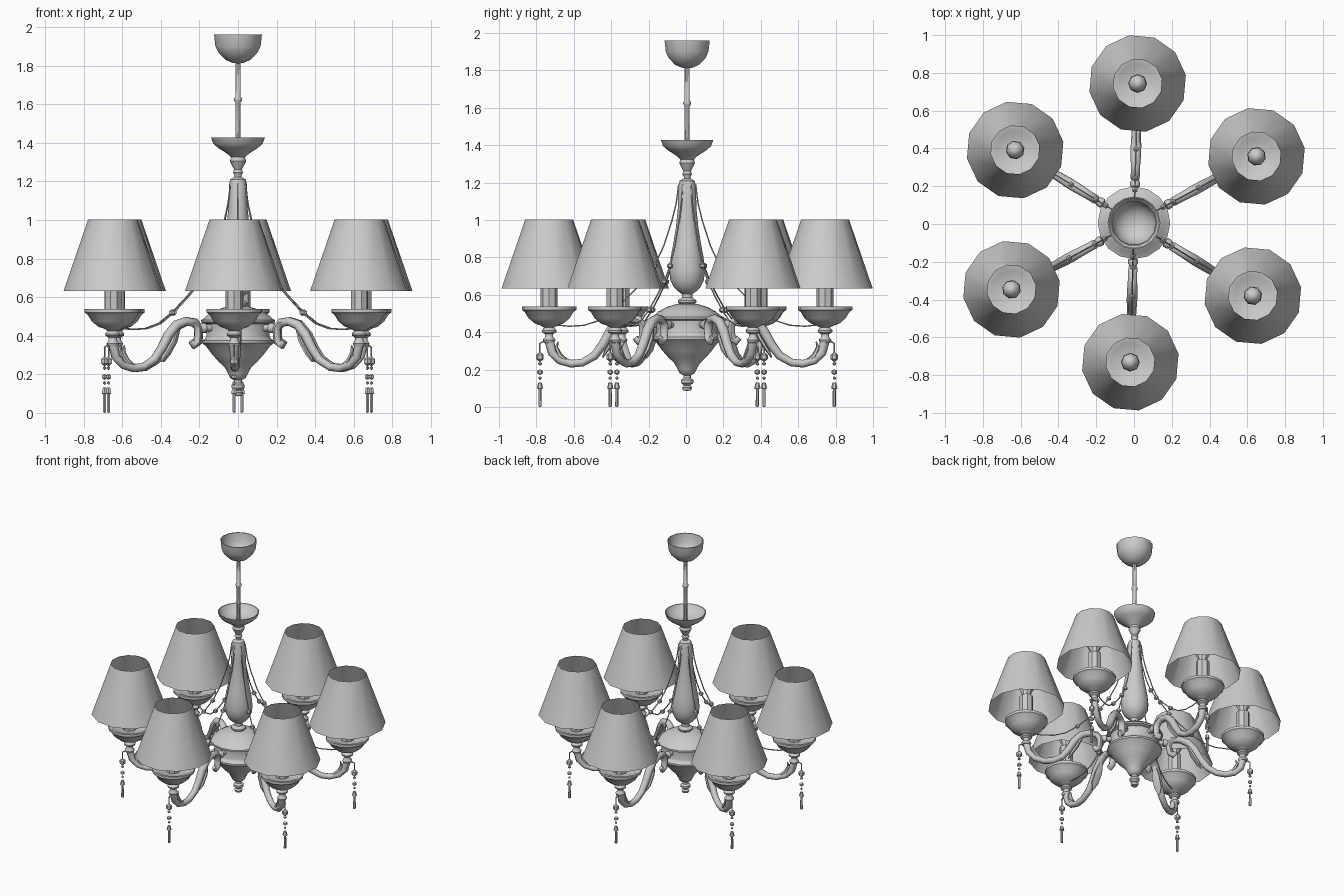
import bpy, bmesh, math
from mathutils import Vector

grey = bpy.data.materials.new("plain_grey")
grey.diffuse_color = (0.6, 0.6, 0.6, 1)

CENTRE_Y = 0.006
ARM_R = 0.738
ANGLES = [math.radians(28.5 + 60 * k) for k in range(6)]


def finish(name, bm, smooth=40):
    bmesh.ops.remove_doubles(bm, verts=bm.verts, dist=0.0002)
    bmesh.ops.recalc_face_normals(bm, faces=bm.faces)
    me = bpy.data.meshes.new(name)
    bm.to_mesh(me)
    bm.free()
    me.materials.append(grey)
    if smooth:
        me.shade_smooth()
        me.set_sharp_from_angle(angle=math.radians(smooth))
    return me


def bridge(bm, rings):
    for a, b in zip(rings, rings[1:]):
        n = len(a)
        for i in range(n):
            bm.faces.new((a[i], a[(i + 1) % n], b[(i + 1) % n], b[i]))


def lathe(name, profile, n, x=0.0, smooth=40, phase=0.0):
    """Spin (radius, height) points around the vertical line at x."""
    bm = bmesh.new()
    rings = []
    for r, z in profile:
        r = max(r, 0.00005)
        rings.append([bm.verts.new((x + r * math.cos(phase + math.tau * i / n),
                                    r * math.sin(phase + math.tau * i / n), z))
                      for i in range(n)])
    bridge(bm, rings)
    return finish(name, bm, smooth)


def sweep(name, path, n, smooth=50):
    """Tube in the radial plane; path points are (r, z, half height, half width)."""
    bm = bmesh.new()
    rings = []
    for k, (r, z, h, w) in enumerate(path):
        a, b = path[max(k - 1, 0)], path[min(k + 1, len(path) - 1)]
        t = Vector((b[0] - a[0], 0, b[1] - a[1])).normalized()
        up = Vector((-t.z, 0, t.x))
        rings.append([bm.verts.new(Vector((r, 0, z))
                      + up * h * math.cos(math.tau * i / n)
                      + Vector((0, w * math.sin(math.tau * i / n), 0)))
                      for i in range(n)])
    bridge(bm, rings)
    bm.faces.new(rings[0])
    bm.faces.new(rings[-1])
    return finish(name, bm, smooth)


def place(name, me, angle=0.0):
    ob = bpy.data.objects.new(name, me)
    ob.location = (0, CENTRE_Y, 0)
    ob.rotation_euler.z = angle
    bpy.context.collection.objects.link(ob)


def around(name, me):
    for k, a in enumerate(ANGLES):
        place(f"{name}_{k + 1}", me, a)


# ---- central parts ----
place("ceiling_cup", lathe("ceiling_cup", [
    (0, 1.81), (0.03, 1.815), (0.065, 1.83), (0.1, 1.865), (0.117, 1.9), (0.124, 1.96),
    (0.118, 1.96), (0.11, 1.9), (0.09, 1.865), (0.05, 1.835), (0, 1.83)], 14))
place("hanging_rod", lathe("hanging_rod", [
    (0.014, 1.37), (0.014, 1.61), (0.021, 1.62), (0.021, 1.63), (0.013, 1.64),
    (0.013, 1.82)], 8))
place("upper_dish", lathe("upper_dish", [
    (0.02, 1.21), (0.017, 1.23), (0.026, 1.245), (0.02, 1.262), (0.03, 1.28),
    (0.042, 1.305), (0.036, 1.325), (0.055, 1.342), (0.105, 1.375), (0.128, 1.395),
    (0.14, 1.428), (0.134, 1.428), (0.118, 1.4), (0.08, 1.375), (0, 1.365)], 16))
place("column", lathe("column", [
    (0.03, 0.54), (0.05, 0.56), (0.05, 0.57), (0.028, 0.585), (0.028, 0.605),
    (0.05, 0.62), (0.07, 0.64), (0.09, 0.68), (0.095, 0.73), (0.088, 0.8),
    (0.073, 0.88), (0.06, 0.96), (0.05, 1.06), (0.047, 1.18), (0.04, 1.21),
    (0.02, 1.222), (0, 1.222)], 12))
place("centre_body", lathe("centre_body", [
    (0, 0.555), (0.06, 0.55), (0.11, 0.535), (0.155, 0.51), (0.18, 0.487),
    (0.192, 0.482), (0.192, 0.47), (0.168, 0.462), (0.163, 0.4), (0.17, 0.385),
    (0.186, 0.375), (0.186, 0.362), (0.165, 0.345), (0.135, 0.305), (0.1, 0.265),
    (0.068, 0.235), (0.05, 0.2), (0.04, 0.18), (0.02, 0.17), (0.02, 0.155),
    (0.034, 0.145), (0.034, 0.13), (0.016, 0.115), (0.027, 0.105), (0.022, 0.09),
    (0, 0.086)], 16))

# ---- curved arms with scroll, boss and leaf ----
around("arm", sweep("arm", [
    (0.278, 0.372, 0.016, 0.012), (0.262, 0.352, 0.022, 0.02), (0.242, 0.365, 0.02, 0.024),
    (0.236, 0.4, 0.02, 0.024), (0.236, 0.44, 0.022, 0.024), (0.26, 0.468, 0.022, 0.024),
    (0.31, 0.474, 0.023, 0.025), (0.365, 0.455, 0.026, 0.028), (0.41, 0.405, 0.027, 0.028),
    (0.45, 0.335, 0.025, 0.026), (0.495, 0.275, 0.023, 0.024), (0.56, 0.238, 0.021, 0.022),
    (0.62, 0.232, 0.021, 0.022), (0.68, 0.25, 0.022, 0.022), (0.722, 0.29, 0.023, 0.023),
    (ARM_R, 0.36, 0.026, 0.026)], 8))
around("arm_boss", sweep("arm_boss", [
    (0.14, 0.44, 0.018, 0.018), (0.19, 0.44, 0.018, 0.018), (0.195, 0.44, 0.026, 0.026),
    (0.215, 0.44, 0.026, 0.026), (0.24, 0.445, 0.012, 0.012)], 8))
around("arm_leaf", sweep("arm_leaf", [
    (0.36, 0.435, 0.008, 0.012), (0.39, 0.37, 0.012, 0.03), (0.43, 0.305, 0.011, 0.028),
    (0.452, 0.265, 0.004, 0.006)], 6))
around("end_leaf", sweep("end_leaf", [
    (0.63, 0.24, 0.008, 0.012), (0.68, 0.275, 0.014, 0.026), (0.7, 0.32, 0.01, 0.02),
    (0.69, 0.35, 0.003, 0.005)], 6))

# ---- candle cups, candles and shades ----
around("candle_cup", lathe("candle_cup", [
    (0, 0.34), (0.028, 0.345), (0.034, 0.36), (0.022, 0.375), (0.022, 0.39),
    (0.038, 0.4), (0.04, 0.41), (0.026, 0.425), (0.05, 0.438), (0.075, 0.446),
    (0.11, 0.475), (0.13, 0.508), (0.146, 0.52), (0.146, 0.538), (0.128, 0.538),
    (0.1, 0.52), (0, 0.515)], 14, ARM_R))
around("candle", lathe("candle", [
    (0.046, 0.515), (0.046, 0.72), (0.03, 0.722), (0.03, 0.74), (0.05, 0.78),
    (0.046, 0.82), (0.025, 0.85), (0, 0.86)], 8, ARM_R))
around("lamp_shade", lathe("lamp_shade", [
    (0.259, 0.633), (0.13, 1.003)], 12, ARM_R, phase=0.2))

# ---- bead strings from the column to the cups ----
string = [(0.045, 1.19), (0.058, 1.09), (0.08, 1.0), (0.125, 0.86), (0.175, 0.755),
          (0.235, 0.67), (0.31, 0.595), (0.39, 0.52), (0.47, 0.463), (0.55, 0.437),
          (0.63, 0.432), (0.71, 0.44)]
around("bead_string", sweep("bead_string", [(r, z, 0.004, 0.004) for r, z in string], 5))


def bead(name, x, z, r, h):
    around(name, lathe(name, [(0, z - h), (r, z - h * 0.4), (r, z + h * 0.4), (0, z + h)],
                       6, x, smooth=0))


for k, i in enumerate((4, 5, 7)):
    bead(f"string_bead_{k + 1}", *string[i], 0.016, 0.018)

# ---- hanging crystal drops ----
DROP_R = 0.787
around("drop_hook", sweep("drop_hook", [
    (0.74, 0.34, 0.005, 0.005), (0.77, 0.35, 0.005, 0.005), (DROP_R, 0.34, 0.005, 0.005),
    (DROP_R, 0.29, 0.004, 0.004)], 5))
bead("drop_crystal_top", DROP_R, 0.268, 0.02, 0.028)
bead("drop_crystal_upper", DROP_R, 0.232, 0.01, 0.01)
bead("drop_crystal_middle", DROP_R, 0.187, 0.015, 0.016)
bead("drop_crystal_lower", DROP_R, 0.155, 0.008, 0.01)
around("drop_pendant", lathe("drop_pendant", [
    (0, 0.132), (0.01, 0.13), (0.017, 0.1), (0.008, 0.097), (0.009, 0.004), (0, 0)],
    6, DROP_R, smooth=0))
